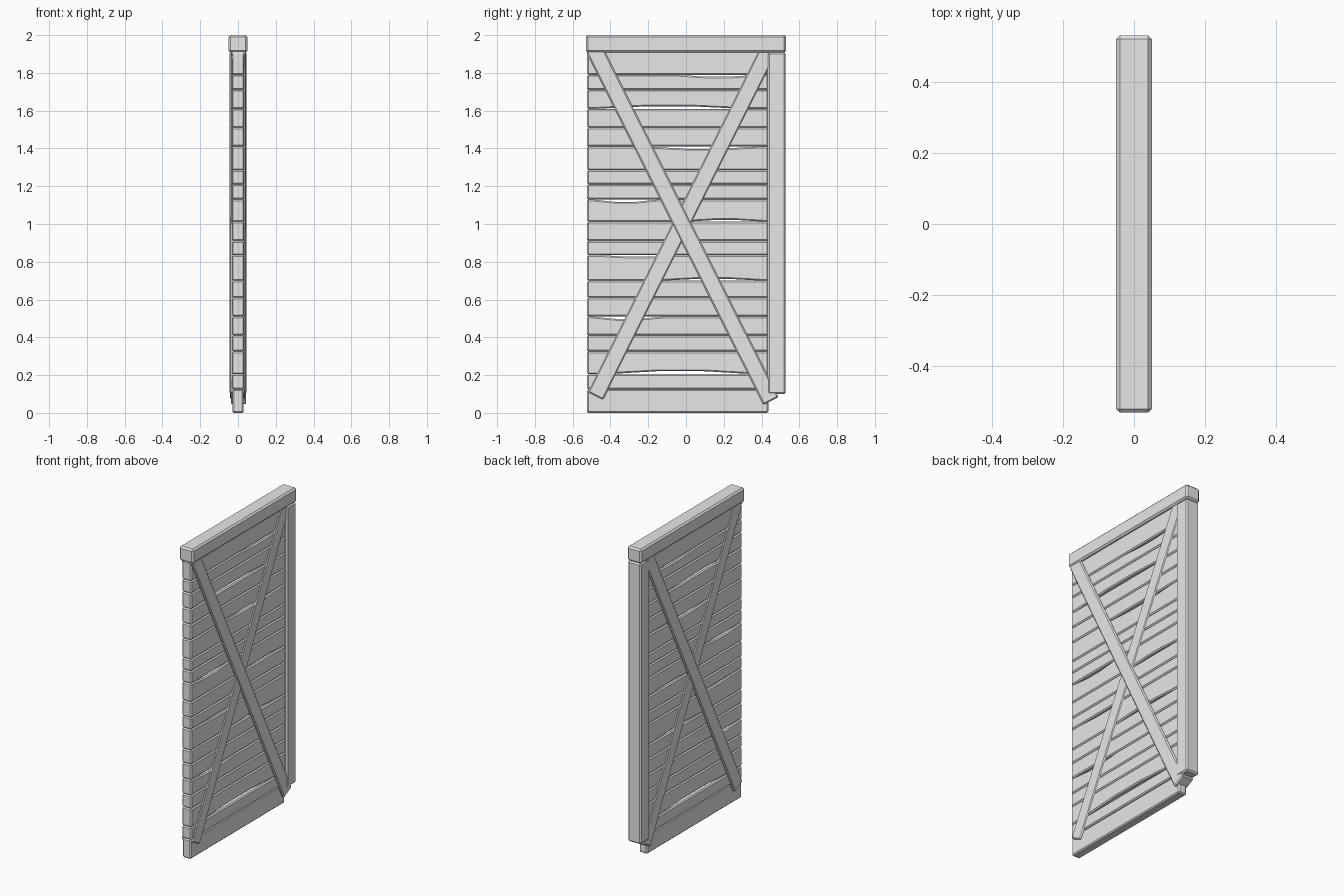
import bpy, bmesh, math
from mathutils import Matrix, Vector

cube = bpy.data.objects.get("Cube")
if cube:
    bpy.data.objects.remove(cube, do_unlink=True)

grey = bpy.data.materials.new("plain_grey")
grey.use_nodes = True
grey.diffuse_color = (0.8, 0.8, 0.8, 1)
grey.node_tree.nodes["Principled BSDF"].inputs["Base Color"].default_value = (0.8, 0.8, 0.8, 1)


def slab(name, outline, x0, x1, bevel):
    """Extrude a (y, z) outline from x0 to x1 and chamfer its sharp edges."""
    bm = bmesh.new()
    base = bm.faces.new([bm.verts.new((x0, y, z)) for y, z in outline])
    grown = bmesh.ops.extrude_face_region(bm, geom=[base])["geom"]
    bmesh.ops.translate(bm, vec=(x1 - x0, 0, 0),
                        verts=[v for v in grown if isinstance(v, bmesh.types.BMVert)])
    bmesh.ops.recalc_face_normals(bm, faces=bm.faces)
    mesh = bpy.data.meshes.new(name)
    bm.to_mesh(mesh)
    bm.free()
    mesh.materials.append(grey)
    obj = bpy.data.objects.new(name, mesh)
    bpy.context.collection.objects.link(obj)
    mod = obj.modifiers.new("chamfer", "BEVEL")
    mod.width, mod.segments = bevel, 1
    mod.limit_method, mod.angle_limit = "ANGLE", math.radians(40)
    return obj


def rect(y0, y1, z0, z1):
    return [(y0, z0), (y1, z0), (y1, z1), (y0, z1)]


def brace(name, foot, top, width, x0, x1):
    """Square-ended diagonal bar between two (y, z) points."""
    a, b = Vector(foot), Vector(top)
    d = (b - a).normalized()
    side = Vector((d.y, -d.x)) * width / 2
    return slab(name, [a - side, a + side, b + side, b - side], x0, x1, 0.007)


# Top beam and side post
slab("top_beam", rect(-0.53, 0.53, 1.908, 2.0), -0.05, 0.05, 0.01)
slab("side_post", rect(0.432, 0.528, 0.1, 1.908), -0.046, 0.046, 0.009)

# Horizontal planks; worn joints: joint -> (plank above is worn, y start, y end, depth)
joints = [0.0, 0.125, 0.205, 0.325, 0.41, 0.51, 0.61, 0.70, 0.835, 0.91, 1.012,
          1.13, 1.21, 1.285, 1.41, 1.51, 1.61, 1.71, 1.79, 1.93]
worn = {2: (True, -0.42, 0.36, 0.016), 5: (False, -0.5, -0.12, 0.013),
        7: (True, -0.12, 0.4, 0.01), 8: (False, -0.45, -0.05, 0.008),
        10: (True, 0.0, 0.42, 0.009), 11: (False, -0.5, -0.14, 0.013),
        14: (False, -0.2, 0.38, 0.012), 16: (True, -0.48, 0.3, 0.013),
        18: (False, -0.04, 0.38, 0.01)}


def worn_edge(joint, above):
    """Shallow hollow along one long edge of a plank, from -y to +y."""
    wear = worn.get(joint)
    if not wear or wear[0] != above:
        return []
    _, start, end, depth = wear
    z = joints[joint]
    shift = depth if above else -depth
    return [(start, z), (start + (end - start) * 0.35, z + shift),
            (start + (end - start) * 0.65, z + shift), (end, z)]


LEFT, RIGHT = -0.524, 0.436
for i in range(len(joints) - 1):
    low, high = joints[i], joints[i + 1]
    outline = ([(LEFT, low)] + worn_edge(i, True) + [(RIGHT, low), (RIGHT, high)]
               + worn_edge(i + 1, False)[::-1] + [(LEFT, high)])
    half = 0.029 if i == 0 else 0.033
    slab("plank_%02d" % (i + 1), outline, -half, half, 0.007)

# Crossed diagonal braces, showing on both faces
brace("brace_falling", (0.45, 0.063), (-0.488, 1.93), 0.09, -0.038, 0.043)
brace("brace_rising", (-0.479, 0.09), (0.446, 1.94), 0.09, -0.043, 0.038)
